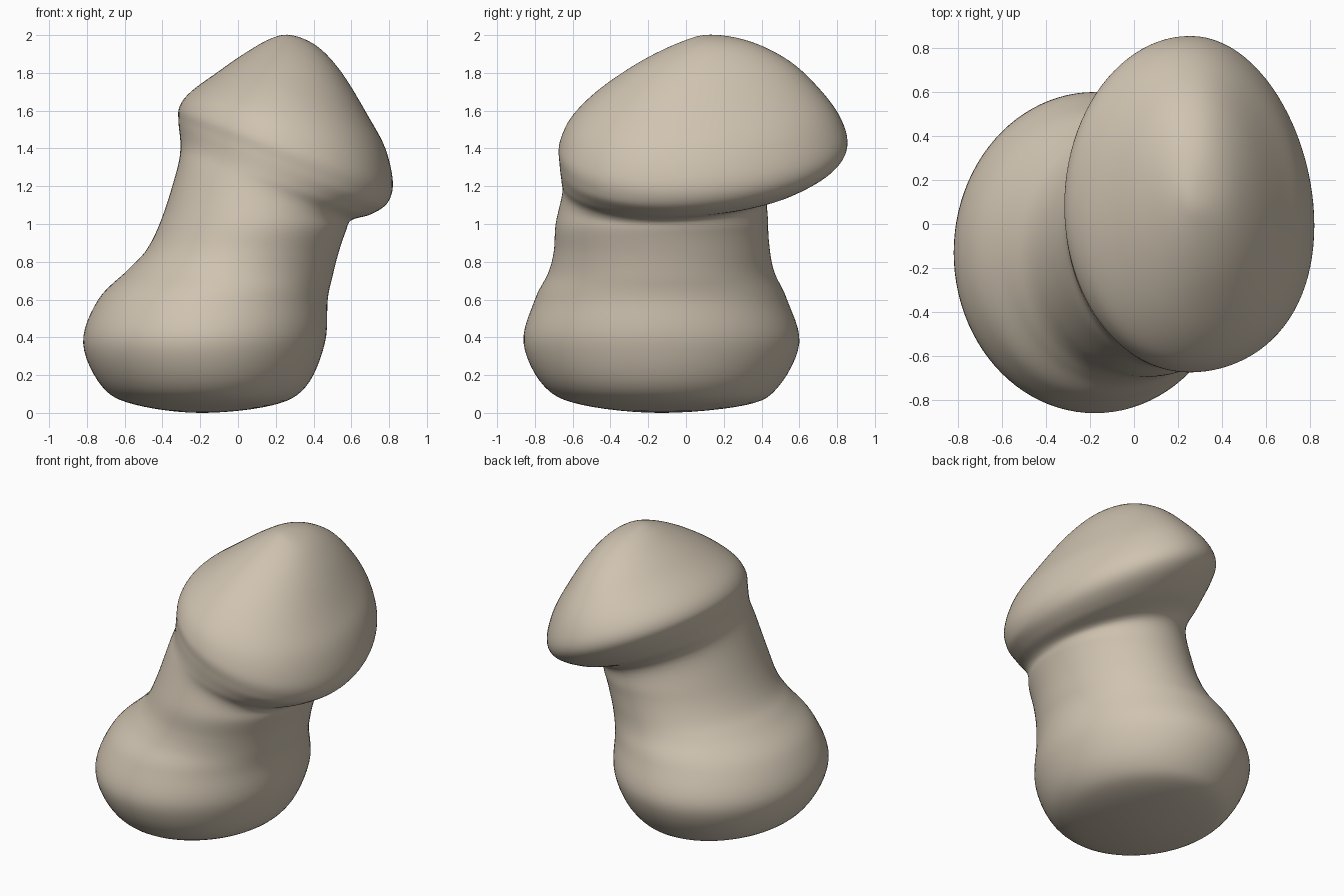
import bpy
import bmesh
import math

SIDES = 96   # points around each ring
STEPS = 6    # interpolated rings between two profile rings

cube = bpy.data.objects.get("Cube")
if cube:
    bpy.data.objects.remove(cube, do_unlink=True)


def make_material(name, colour):
    material = bpy.data.materials.new(name)
    material.use_nodes = True
    material.diffuse_color = colour
    material.node_tree.nodes["Principled BSDF"].inputs["Base Color"].default_value = colour
    return material


# Profile rings: left x, left z, right x, right z, front y, back y
base_rings = [
    (-.2, 0, -.2, 0, -.13, -.13),
    (-.55, .045, .18, .04, -.55, .32),
    (-.72, .14, .36, .14, -.75, .49),
    (-.82, .37, .46, .37, -.86, .6),
    (-.74, .6, .475, .6, -.8, .535),
    (-.58, .76, .5, .72, -.73, .47),
]
neck_rings = [
    (-.48, .87, .53, .84, -.7, .445),
    (-.4, 1.04, .57, .96, -.69, .435),
    (-.32, 1.3, .6, 1.02, -.655, .45),
]
cap_rings = [
    (-.305, 1.42, .7, 1.05, -.66, .65),
    (-.315, 1.54, .79, 1.11, -.67, .8),
    (-.31, 1.62, .82, 1.22, -.67, .855),
    (-.25, 1.7, .78, 1.4, -.61, .82),
    (-.1, 1.81, .69, 1.57, -.47, .72),
    (.03, 1.9, .55, 1.8, -.25, .56),
    (.17, 1.98, .42, 1.94, -.03, .35),
    (.28, 2, .28, 2, .13, .13),
]


def catmull_rom(a, b, c, d, t):
    """Smooth blend from b to c."""
    return b + t * (c - a + t * (2 * a - 5 * b + 4 * c - d + t * (3 * (b - c) + d - a))) / 2


def refine(rings):
    """Fill in smooth rings between the profile rings."""
    def mirrored_end(pole, neighbour):
        # A ring reflected through its pole keeps the end rounded
        swapped = [neighbour[i] for i in (2, 3, 0, 1, 5, 4)]
        return swapped

    padded = [mirrored_end(rings[0], rings[1]), *rings, mirrored_end(rings[-1], rings[-2])]
    result = []
    for i in range(len(rings) - 1):
        for step in range(STEPS):
            t = step / STEPS
            result.append([catmull_rom(*values, t) for values in zip(*padded[i:i + 4])])
    result.append(rings[-1])
    return result


def ring_points(ring):
    """A tilted ellipse; the higher it lies, the more its right side leans forward."""
    left_x, left_z, right_x, right_z, front, back = ring
    width, depth = (right_x - left_x) / 2, (back - front) / 2
    middle_z = (left_z + right_z) / 2
    lean = .13 * depth * min(1, max(0, (middle_z - 1.1) * 5))
    for i in range(SIDES):
        angle = math.tau * i / SIDES
        across, along = math.cos(angle), math.sin(angle)
        yield (
            (left_x + right_x) / 2 + width * across,
            (front + back) / 2 + depth * along - lean * max(0, across) ** 2,
            middle_z + (right_z - left_z) / 2 * across,
        )


def loft(name, rings, material):
    """Skin a list of rings whose first and last members are single points."""
    bm = bmesh.new()
    first, *middle, last = rings
    loops = [[bm.verts.new(p) for p in ring_points(ring)] for ring in middle]
    ends = [bm.verts.new((r[0], r[4], r[1])) for r in (first, last)]
    for i in range(SIDES):
        j = (i + 1) % SIDES
        for lower, upper in zip(loops, loops[1:]):
            bm.faces.new((lower[i], lower[j], upper[j], upper[i]))
        bm.faces.new((ends[0], loops[0][j], loops[0][i]))
        bm.faces.new((ends[1], loops[-1][i], loops[-1][j]))
    bmesh.ops.recalc_face_normals(bm, faces=bm.faces)
    for face in bm.faces:
        face.smooth = True
    mesh = bpy.data.meshes.new(name)
    bm.to_mesh(mesh)
    bm.free()
    mesh.materials.append(material)
    obj = bpy.data.objects.new(name, mesh)
    bpy.context.collection.objects.link(obj)
    return obj


# One continuous body: bulbous base, leaning neck and tilted cap
clay = make_material("warm beige clay", (.63, .55, .44, 1))
loft("leaning_capped_body", refine(base_rings + neck_rings + cap_rings), clay)
